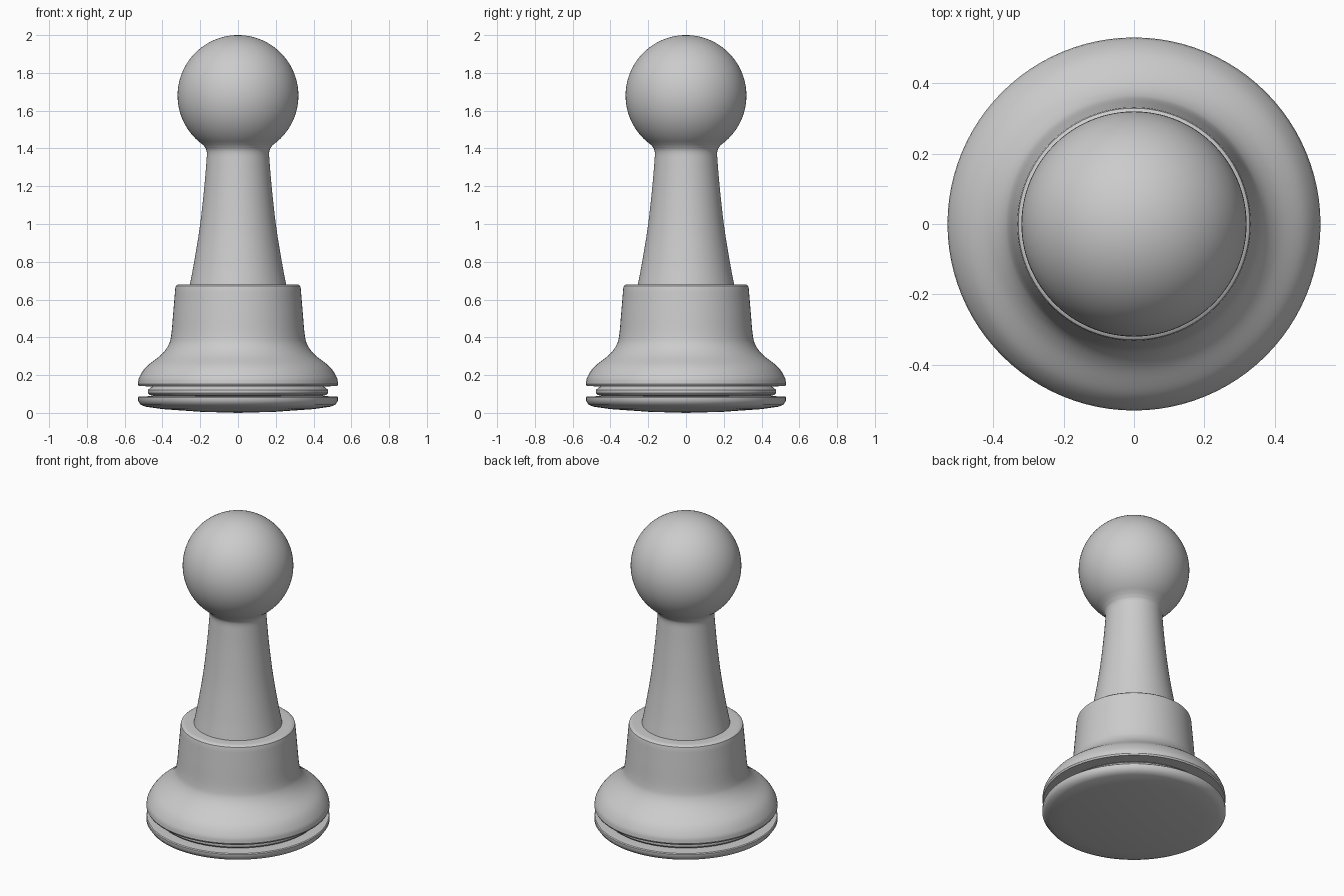
import bpy, bmesh, math
from mathutils import Vector

if "Cube" in bpy.data.objects:
    bpy.data.objects.remove(bpy.data.objects["Cube"])

SEG = 96
grey = bpy.data.materials.new("light_grey")
grey.diffuse_color = (0.6, 0.6, 0.6, 1)
grey.use_nodes = True
grey.node_tree.nodes["Principled BSDF"].inputs["Base Color"].default_value = grey.diffuse_color


def curve(pts, n=6):
    """Smooth Catmull-Rom samples through profile points."""
    p = [Vector(q) for q in pts]
    p = [2 * p[0] - p[1]] + p + [2 * p[-1] - p[-2]]
    out = []
    for i in range(1, len(p) - 2):
        a, b, c, d = p[i - 1:i + 3]
        for k in range(n):
            t = k / n
            out.append(tuple(0.5 * (2 * b + (c - a) * t + (2 * a - 5 * b + 4 * c - d) * t * t
                                    + (3 * b - a - 3 * c + d) * t ** 3)))
    return out + [tuple(p[-2])]


def lathe(name, profile):
    """Revolve (radius, height) points, listed bottom to top, around z."""
    bm = bmesh.new()
    rings = []
    for r, z in profile:
        if r < 1e-5:
            rings.append([bm.verts.new((0, 0, z))] * SEG)
        else:
            rings.append([bm.verts.new((r * math.cos(2 * math.pi * j / SEG),
                                        r * math.sin(2 * math.pi * j / SEG), z)) for j in range(SEG)])
    for lo, hi in zip(rings, rings[1:]):
        for j in range(SEG):
            k = (j + 1) % SEG
            bm.faces.new(list(dict.fromkeys((lo[j], lo[k], hi[k], hi[j]))))
    me = bpy.data.meshes.new(name)
    bm.to_mesh(me)
    bm.free()
    ob = bpy.data.objects.new(name, me)
    bpy.context.collection.objects.link(ob)
    me.materials.append(grey)
    bpy.ops.object.select_all(action='DESELECT')
    ob.select_set(True)
    bpy.context.view_layer.objects.active = ob
    bpy.ops.object.shade_smooth_by_angle(angle=math.radians(35))


# thin foot disc with slightly domed underside
lathe("foot_disc", [(0, 0.0), (0.2, 0.006), (0.40, 0.02), (0.49, 0.033), (0.515, 0.043),
                    (0.53, 0.065), (0.53, 0.082), (0.525, 0.087), (0.44, 0.089)])

# recessed band between foot and skirt
lathe("recessed_band", [(0.44, 0.088), (0.468, 0.095), (0.476, 0.105), (0.476, 0.122),
                        (0.465, 0.132), (0.45, 0.142)])

# flared skirt rising into a collar
skirt = curve([(0.53, 0.152), (0.522, 0.19), (0.485, 0.245), (0.41, 0.305),
               (0.37, 0.355), (0.354, 0.41), (0.343, 0.53), (0.332, 0.66)])
lathe("skirt_collar", [(0.45, 0.14), (0.525, 0.142)] + skirt
      + [(0.329, 0.672), (0.32, 0.679), (0.305, 0.681), (0.25, 0.681)])

# tapered stem with a small fillet into the ball head
stem = curve([(0.257, 0.67), (0.251, 0.70), (0.232, 0.80), (0.203, 0.98),
              (0.181, 1.17), (0.168, 1.32), (0.166, 1.385), (0.183, 1.417)])
start = math.radians(-49)
head = [(0.32 * math.cos(a), 1.68 + 0.32 * math.sin(a))
        for a in (start + (math.pi / 2 - start) * i / 36 for i in range(36))] + [(0, 2.0)]
lathe("stem_and_head", stem + head)
